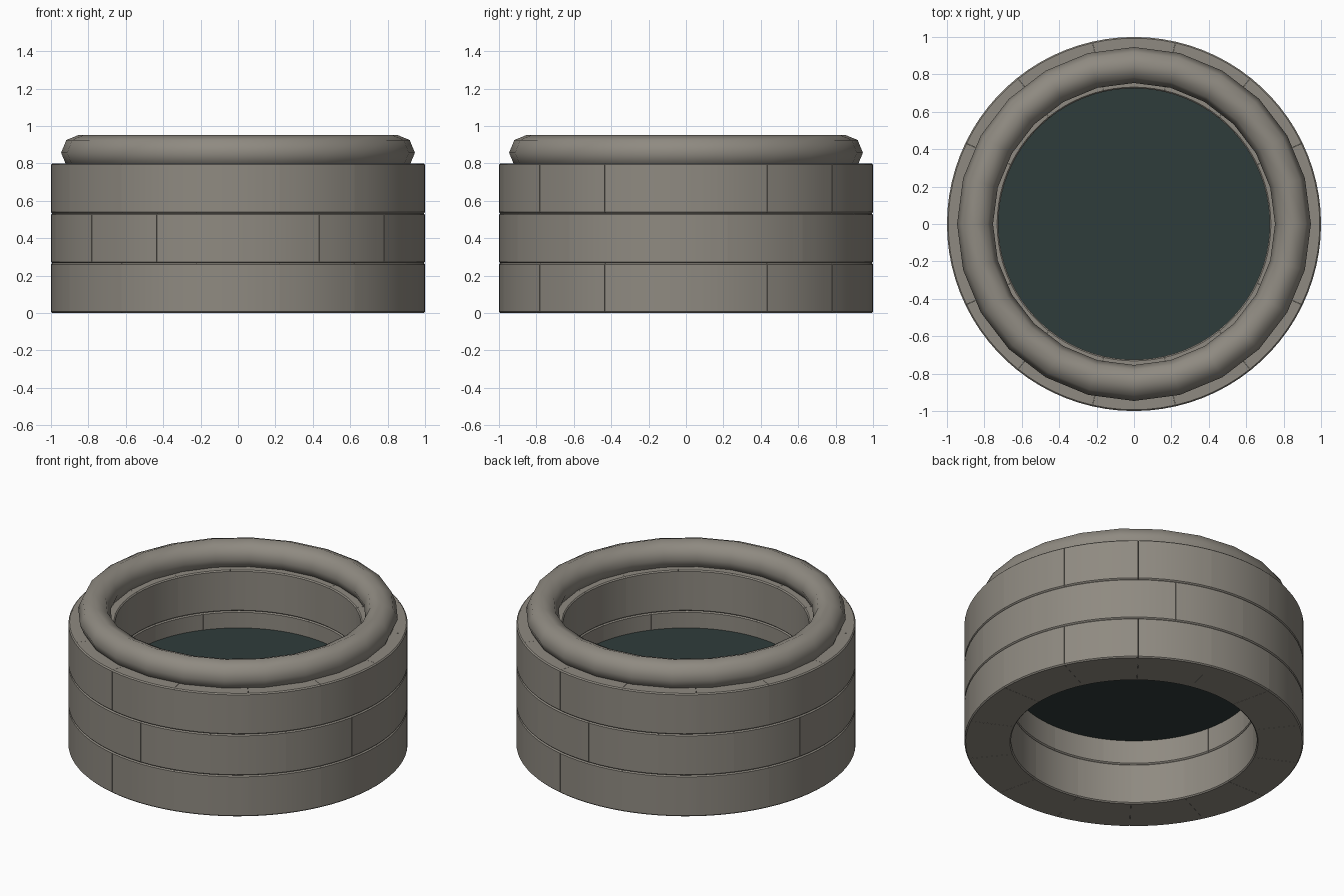
import bpy, bmesh
from math import pi, sin, cos

BLOCKS = 14
COURSE = 0.8 / 3
OUTER, INNER, BEVEL = 1.0, 0.725, 0.007

old = bpy.data.objects.get("Cube")
if old:
    bpy.data.objects.remove(old, do_unlink=True)


def material(name, colour):
    mat = bpy.data.materials.new(name)
    mat.use_nodes = True
    mat.diffuse_color = (*colour, 1)
    mat.node_tree.nodes["Principled BSDF"].inputs["Base Color"].default_value = (*colour, 1)
    return mat


stone = material("warm grey stone", (0.275, 0.255, 0.22))
water_mat = material("dark teal water", (0.028, 0.045, 0.043))


def shade(obj):
    bpy.ops.object.select_all(action="DESELECT")
    obj.select_set(True)
    bpy.context.view_layer.objects.active = obj
    bpy.ops.object.shade_smooth_by_angle(angle=pi / 6)


def add_block(bm, start, span, z, steps=6):
    """Sweep a chamfered rectangle along an arc and cap both ends."""
    top, b = z + COURSE, BEVEL
    profile = [(INNER + b, z), (OUTER - b, z), (OUTER, z + b), (OUTER, top - b),
               (OUTER - b, top), (INNER + b, top), (INNER, top - b), (INNER, z + b)]
    loops = []
    for i in range(steps + 1):
        a = start + span * i / steps
        loops.append([bm.verts.new((r * cos(a), r * sin(a), h)) for r, h in profile])
    n = len(profile)
    for one, two in zip(loops, loops[1:]):
        for j in range(n):
            k = (j + 1) % n
            bm.faces.new((one[j], one[k], two[k], two[j]))
    bm.faces.new(loops[0][::-1])
    bm.faces.new(loops[-1])


# Three courses of curved blocks, the middle one staggered by half a block
span = 2 * pi / BLOCKS
gap = 0.0006
for level, name in enumerate(("bottom_course", "middle_course", "top_course")):
    bm = bmesh.new()
    for i in range(BLOCKS):
        start = (i + 0.5 * (level % 2)) * span
        add_block(bm, start + gap, span - 2 * gap, level * COURSE)
    bmesh.ops.recalc_face_normals(bm, faces=bm.faces)
    mesh = bpy.data.meshes.new(name)
    bm.to_mesh(mesh)
    bm.free()
    mesh.materials.append(stone)
    course = bpy.data.objects.new(name, mesh)
    bpy.context.collection.objects.link(course)
    shade(course)

# Rounded rim
bpy.ops.mesh.primitive_torus_add(major_radius=0.85, minor_radius=0.096, major_segments=24,
                                 minor_segments=8, location=(0, 0, 0.857))
rim = bpy.context.object
rim.name = "rounded_rim"
rim.data.materials.append(stone)
bpy.ops.object.shade_smooth()

# Water surface
bpy.ops.mesh.primitive_circle_add(vertices=BLOCKS * 6, radius=INNER, fill_type="NGON",
                                  location=(0, 0, 0.425))
water = bpy.context.object
water.name = "water_surface"
water.data.materials.append(water_mat)
